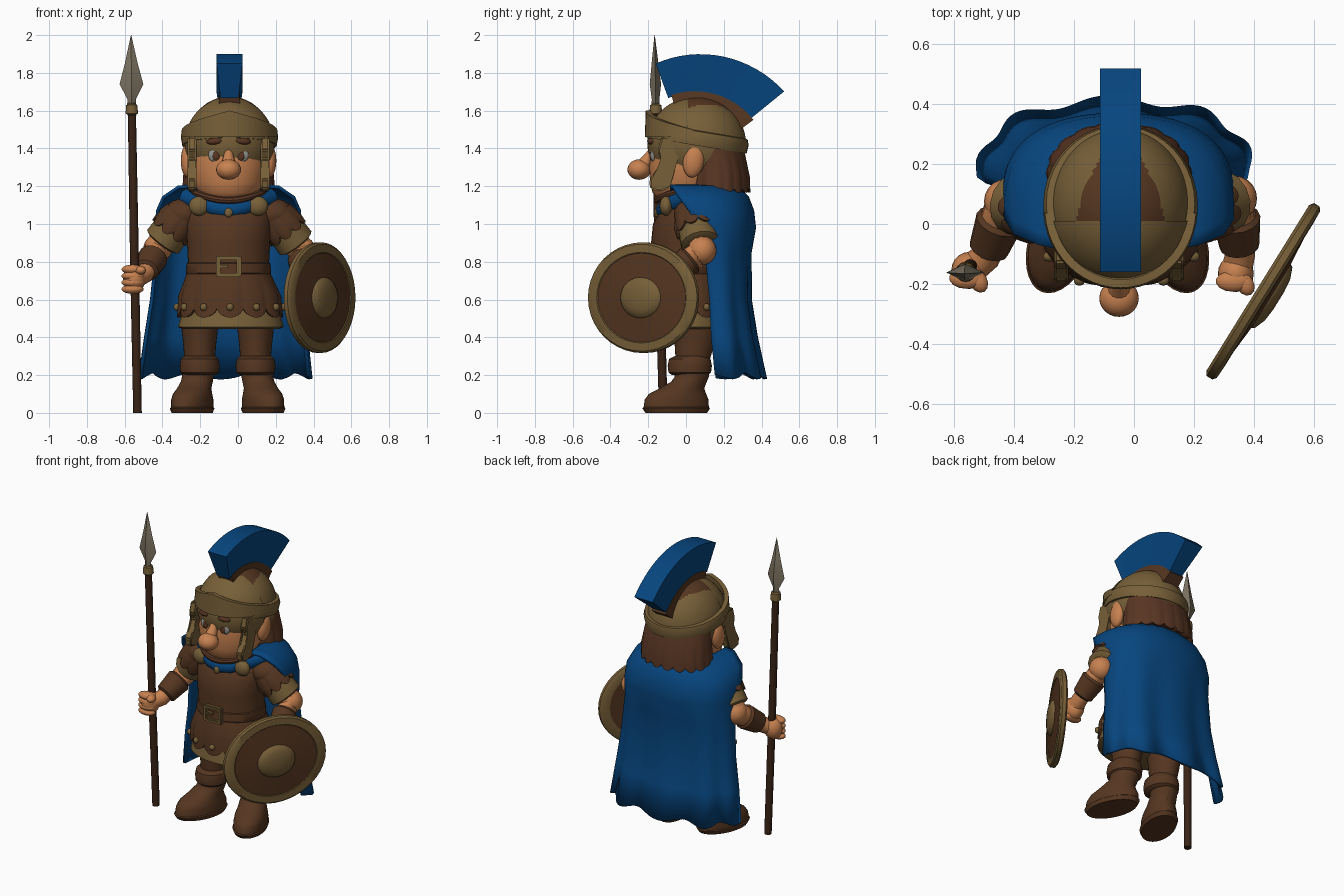
import bpy, bmesh, math
from mathutils import Vector, Matrix, Euler

if "Cube" in bpy.data.objects:
    bpy.data.objects.remove(bpy.data.objects["Cube"])

CX = -0.05  # body centre line


def mat(name, r, g, b):
    m = bpy.data.materials.new(name)
    m.diffuse_color = (r, g, b, 1)
    m.use_nodes = True
    m.node_tree.nodes["Principled BSDF"].inputs["Base Color"].default_value = m.diffuse_color
    return m


BROWN = mat("brown leather", .092, .037, .015)
TAN = mat("dull bronze", .185, .116, .04)
SKIN = mat("skin", .57, .22, .08)
BLUE = mat("blue cloth", .002, .06, .21)
WOOD = mat("dark wood", .042, .017, .008)
STEEL = mat("spear steel", .21, .178, .125)
HAIR = mat("brown hair", .1, .037, .017)
EYE = mat("eye grey", .3, .3, .28)


def finish(name, bm, mats, mtx=None):
    bmesh.ops.recalc_face_normals(bm, faces=bm.faces)
    if mtx:
        bm.transform(mtx)
    me = bpy.data.meshes.new(name)
    bm.to_mesh(me)
    bm.free()
    for m in (mats if isinstance(mats, (list, tuple)) else [mats]):
        me.materials.append(m)
    ob = bpy.data.objects.new(name, me)
    bpy.context.collection.objects.link(ob)
    return ob


def skin_rings(bm, rings, seg_mats=None, caps=True):
    n = len(rings[0])
    for k in range(len(rings) - 1):
        for i in range(n):
            j = (i + 1) % n
            f = bm.faces.new((rings[k][i], rings[k][j], rings[k + 1][j], rings[k + 1][i]))
            f.material_index = seg_mats[k] if seg_mats else 0
    if caps:
        bm.faces.new(rings[0])
        bm.faces.new(rings[-1])


def loft(name, rows, mats, n=32, mtx=None, seg_mats=None, lobes=0, drop=0):
    """Stack of ellipses (z, cx, cy, rx, ry); lobes scallop the first rows."""
    bm, rings = bmesh.new(), []
    for k, (z, cx, cy, rx, ry) in enumerate(rows):
        ring = []
        for i in range(n):
            a = 2 * math.pi * i / n
            w = abs(math.cos(a * lobes / 2)) ** .6 if lobes and k < 3 else 0
            g = 1 + .04 * w * (k > 0)
            ring.append(bm.verts.new((cx + rx * g * math.cos(a), cy + ry * g * math.sin(a),
                                      z - drop * w * (k < 2))))
        rings.append(ring)
    skin_rings(bm, rings, seg_mats)
    return finish(name, bm, mats, mtx)


def tube(name, pts, radii, m, n=14):
    pts = [Vector(p) for p in pts]
    bm, rings = bmesh.new(), []
    for k, p in enumerate(pts):
        d = pts[min(k + 1, len(pts) - 1)] - pts[max(k - 1, 0)]
        q = d.to_track_quat('Z', 'Y')
        rings.append([bm.verts.new(p + q @ Vector((radii[k] * math.cos(2 * math.pi * i / n),
                                                   radii[k] * math.sin(2 * math.pi * i / n), 0)))
                      for i in range(n)])
    skin_rings(bm, rings)
    return finish(name, bm, m)


def ball(name, loc, s, m, rot=(0, 0, 0), n=20, front_cut=None):
    bm = bmesh.new()
    bmesh.ops.create_uvsphere(bm, u_segments=n, v_segments=n // 2 + 2, radius=1)
    bm.transform(Matrix.LocRotScale(Vector(loc), Euler(rot), Vector(s)))
    if front_cut is not None:
        bmesh.ops.bisect_plane(bm, geom=bm.verts[:] + bm.edges[:] + bm.faces[:],
                               plane_co=(0, front_cut, 0), plane_no=(0, 1, 0), clear_outer=True)
    return finish(name, bm, m)


def plate(name, outline, x0, x1, m):
    """Outline in (y, z) extruded along x."""
    bm = bmesh.new()
    a, b = [[bm.verts.new((x, y, z)) for y, z in outline] for x in (x0, x1)]
    skin_rings(bm, [a, b])
    bmesh.ops.bevel(bm, geom=bm.edges[:], offset=.008, segments=2, affect='EDGES')
    return finish(name, bm, m)


def box(name, loc, s, m):
    bm = bmesh.new()
    bmesh.ops.create_cube(bm, size=1)
    bm.transform(Matrix.LocRotScale(Vector(loc), None, Vector(s)))
    bmesh.ops.bevel(bm, geom=bm.edges[:], offset=.006, segments=2, affect='EDGES')
    return finish(name, bm, m)


# legs and splayed boots
for s, side in ((-1, "left"), (1, "right")):
    lx = -.055 + s * .148
    splay = Matrix.Translation((lx + s * .01, .03, 0)) @ Matrix.Rotation(s * .35, 4, 'Z')
    loft(side + "_boot", [(0, 0, -.087, .098, .17), (.025, 0, -.087, .106, .187), (.03, 0, -.087, .1, .18),
                          (.07, 0, -.085, .1, .176), (.1, 0, -.08, .095, .158), (.13, 0, -.055, .086, .122),
                          (.165, 0, -.015, .083, .096), (.19, 0, 0, .083, .092), (.24, 0, 0, .085, .093)],
         BROWN, mtx=splay)
    loft(side + "_boot_cuff", [(.2, lx, .02, .085, .095), (.215, lx, .02, .103, .113), (.25, lx, .02, .106, .117),
                               (.285, lx, .02, .1, .11), (.3, lx, .03, .085, .09)], BROWN)
    loft(side + "_leg", [(.28, lx, .035, .08, .09), (.36, lx, .045, .087, .105), (.46, lx, .05, .098, .12),
                         (.56, lx, .04, .11, .13)], BROWN)

# torso, belt and scalloped skirt
loft("tunic", [(.68, CX, 0, .23, .19), (.78, CX, 0, .214, .18), (.9, CX, 0, .22, .185), (1, CX, .005, .228, .18),
               (1.07, CX, .02, .225, .155), (1.12, CX, .03, .18, .13), (1.15, CX, .03, .11, .1)], BROWN)
loft("belt", [(.735, CX, 0, .223, .187), (.74, CX, 0, .226, .192), (.79, CX, 0, .222, .188), (.795, CX, 0, .217, .182)], BROWN)
loft("skirt", [(.555, -.042, 0, .245, .185), (.55, -.042, 0, .27, .21), (.62, -.044, 0, .262, .207),
               (.69, -.047, 0, .242, .2), (.735, CX, 0, .224, .188)], BROWN, 120, lobes=12, drop=.045)
loft("skirt_hem", [(.445, -.038, 0, .258, .195), (.455, -.038, 0, .28, .213), (.5, -.038, 0, .268, .206),
                   (.58, -.042, 0, .245, .188)], TAN)
for k in range(12):
    a = 2 * math.pi * k / 12
    ball("skirt_stud", (-.042 + .28 * math.cos(a), .218 * math.sin(a), .56), (.02, .018, .02), TAN, n=10)
for dx, dz, sx, sz in ((-.055, 0, .025, .11), (.055, 0, .025, .11), (0, .045, .13, .022), (0, -.045, .13, .022),
                       (-.025, 0, .05, .018)):
    box("buckle", (CX + dx, -.195, .775 + dz), (sx, .03, sz), TAN)

# arms: shoulder, elbow, wrist, hand
ARMS = {"left": ((-.29, .04, 1.05), (-.425, .075, .87), (-.495, -.11, .735), (-.55, -.155, .71)),
        "right": ((.19, .04, 1.05), (.335, .085, .86), (.355, -.1, .715), (.34, -.165, .69))}
for side, pts in ARMS.items():
    sh, el, wr, hd = map(Vector, pts)
    tube(side + "_upper_arm", [sh, sh.lerp(el, .6), el, el.lerp(wr, .3)], [.08, .08, .074, .066], SKIN)
    ball(side + "_elbow", el, (.076, .076, .076), SKIN)
    ball(side + "_shoulder", sh, (.105, .105, .085), BROWN)
    q = (el - sh).to_track_quat('Z', 'Y')
    ln = (el - sh).length
    down = Matrix.LocRotScale(sh, q @ Euler((math.pi, 0, 0)).to_quaternion(), None)
    loft(side + "_sleeve", [(-.38 * ln, 0, 0, .085, .085), (-.39 * ln, 0, 0, .11, .11), (-.28 * ln, 0, 0, .113, .113),
                            (0, 0, 0, .1, .1)], BROWN, 72, down, lobes=9, drop=.035)
    tube(side + "_sleeve_cuff", [sh.lerp(el, .4), sh.lerp(el, .45), sh.lerp(el, .8), sh.lerp(el, .84)],
         [.085, .102, .104, .084], TAN)
    tube(side + "_bracer", [el.lerp(wr, .3), el.lerp(wr, .36), el.lerp(wr, .85), el.lerp(wr, .9)],
         [.066, .08, .067, .05], BROWN)
    tube(side + "_wrist", [el.lerp(wr, .7), wr, hd], [.052, .05, .052], SKIN)
    ball(side + "_palm", hd, (.06, .062, .074), SKIN)
    for k in range(4):
        ball(side + "_finger", hd + Vector((-.008, -.026, .05 - .035 * k)), (.06, .036, .025), SKIN, n=14)
    ball(side + "_thumb", hd + Vector((.03, -.035, .045)), (.03, .042, .024), SKIN, (0, 0, .5), 12)

# spear
tube("spear_shaft", [(-.532, -.12, 0), (-.548, -.142, .8), (-.562, -.16, 1.6)], [.023, .024, .022], WOOD)
tube("spear_collar", [(-.562, -.16, 1.575), (-.562, -.16, 1.585), (-.563, -.16, 1.63), (-.563, -.16, 1.64)],
     [.025, .034, .03, .022], TAN)
loft("spear_head", [(1.63, -.563, -.161, .024, .022), (1.66, -.563, -.161, .022, .02), (1.74, -.564, -.162, .063, .03),
                    (1.85, -.565, -.164, .034, .018), (2, -.566, -.166, .001, .001)], STEEL, n=4)

# shield: turned profile facing outward, rim / field / boss
prof = [(-.02, .235), (-.022, .28), (-.012, .293), (.01, .293), (.02, .283), (.022, .24), (.018, .236),
        (.03, .108), (.04, .103), (.055, .07), (.06, .03)]
face = Vector((.85, -.527, 0)).to_track_quat('Z', 'Y')
shield = loft("shield", [(h, 0, 0, r * 1.16, r) for h, r in prof], [BROWN, TAN], 40,
              Matrix.LocRotScale(Vector((.432, -.225, .61)), face, None), [1, 1, 1, 1, 1, 1, 0, 1, 1, 1])
for f in shield.data.polygons:
    if len(f.vertices) > 4 and f.center.x > .45:
        f.material_index = 1

# cape: draped grid with soft folds that deepen toward the hem
bm = bmesh.new()
ROWS = [(1.14, .12, .14, -.07), (1.2, .2, .22, -.085), (1.195, .265, .275, -.07), (1.14, .345, .325, -.035),
        (1.07, .375, .352, .015), (.98, .38, .362, .06), (.85, .378, .335, .1), (.6, .4, .332, .125),
        (.4, .428, .36, .135), (.195, .455, .405, .155)]
N, grid = 56, []
for k, (z, hw, yb, yf) in enumerate(ROWS):
    row = []
    amp = .016 * max(0, k - 5) / 4
    for i in range(N + 1):
        t = 2 * i / N - 1
        s, c = math.sin(t * math.pi / 2), max(0, math.cos(t * math.pi / 2))
        fold = amp * math.cos(t * 14 + .6)
        wide = hw * (1 - .012 * max(0, k - 4) * (s > 0))
        x = CX + math.copysign(abs(s) ** .88, s) * (wide + fold * abs(s))
        row.append(bm.verts.new((x, yf + (yb - yf) * c ** .7 + fold * (.2 + .8 * c),
                                 z - (fold if k == 9 else 0))))
    grid.append(row)
for k in range(len(grid) - 1):
    for i in range(N):
        bm.faces.new((grid[k][i], grid[k][i + 1], grid[k + 1][i + 1], grid[k + 1][i]))
cape = finish("cape", bm, BLUE)
mod = cape.modifiers.new("thickness", 'SOLIDIFY')
mod.thickness, mod.offset = .018, 0
tube("cape_collar", [(CX + x, y, z) for x, y, z in ((-.22, .03, 1.14), (-.15, -.06, 1.115), (-.07, -.105, 1.085),
     (0, -.115, 1.07), (.07, -.105, 1.085), (.15, -.06, 1.115), (.22, .03, 1.14))], [.05, .047, .046, .046, .046, .047, .05], BLUE)
ball("collar_point", (CX, -.155, 1.06), (.022, .015, .025), TAN, n=10)
for s in (-1, 1):
    ball("brooch", (CX + s * .155, -.105, 1.095), (.055, .035, .052), TAN)

# head and face
tube("neck", [(CX, .03, 1.05), (CX, .03, 1.25)], [.105, .11], SKIN)
loft("head", [(1.115, CX, -.02, .05, .06), (1.13, CX, -.02, .125, .125), (1.165, CX, -.015, .165, .162),
              (1.22, CX, -.005, .19, .185), (1.3, CX, 0, .204, .196), (1.38, CX, .01, .205, .2),
              (1.5, CX, .03, .19, .19)], SKIN)
ball("nose", (CX, -.248, 1.288), (.066, .062, .054), SKIN, n=24)
tube("nose_bridge", [(CX, -.165, 1.42), (CX, -.19, 1.365), (CX, -.225, 1.31)], [.012, .026, .04], SKIN)
tube("chin_strap", [(CX + .19 * math.sin(a), -.155 * math.cos(a), 1.125 + .05 * math.sin(a) ** 2)
                    for a in [math.radians(d) for d in range(-100, 101, 10)]], [.018] * 21, HAIR, 8)
for s in (-1, 1):
    ball("eye", (CX + s * .074, -.172, 1.365), (.033, .016, .036), EYE)
    ball("iris", (CX + s * .066, -.186, 1.36), (.019, .007, .024), HAIR, n=12)
    ball("eyebrow", (CX + s * .075, -.186, 1.438), (.044, .018, .018), HAIR, (0, s * .08, s * .2), 12)
    ball("ear", (CX + s * .216, .04, 1.335), (.037, .056, .09), SKIN, (-.15, 0, 0))
    x = CX + s * .193
    plate("cheek_guard", [(-.01, 1.46), (-.13, 1.46), (-.15, 1.39), (-.125, 1.345), (-.145, 1.29), (-.195, 1.235),
                          (-.19, 1.185), (-.14, 1.17), (-.085, 1.19), (-.055, 1.3), (-.035, 1.4)], x - .024, x + .024, TAN)

# hair behind the ears with a lobed, flared lower edge
loft("hair", [(1.2, CX, .168, .21, .15), (1.195, CX, .168, .235, .168), (1.25, CX, .17, .232, .163),
              (1.36, CX, .155, .225, .16), (1.44, CX, .12, .22, .17)], HAIR, 128, lobes=18, drop=.03)

# helmet
HX = -.045
dome = ball("helmet_dome", (HX, .06, 1.42), (.234, .258, .255), [TAN, BROWN], n=120)
for p in dome.data.polygons:  # leather panel along the crest
    c = p.center
    if c.z > 1.5 and .0 < c.y < .27 and abs(c.x - HX) < .15 - 1.1 * max(0, c.y - .03) ** 2 - .2 * c.y:
        p.material_index = 1
ball("helmet_visor", (HX, .05, 1.43), (.24, .255, .242), TAN, n=48, front_cut=.01)
tilt = Matrix.Translation((HX, .06, 1.44)) @ Matrix.Rotation(-.16, 4, 'X')
loft("helmet_brim", [(-.025, 0, 0, .235, .25), (-.025, 0, 0, .25, .268), (.02, 0, 0, .258, .272),
                     (.05, 0, 0, .248, .262), (.055, 0, 0, .22, .24)], TAN, 40, tilt)
bm, rings = bmesh.new(), []  # peaked brow band
for r, lo in ((.242, 1), (.258, 1), (.253, 0), (.225, 0)):
    row = []
    for k in range(25):
        t = k / 12 - 1
        a = t * 1.5
        row.append(bm.verts.new((HX + r * math.sin(a), .055 - (r + .015) * math.cos(a),
                                 1.46 if lo else 1.6 - .1 * abs(t))))
    rings.append(row)
for u in range(4):
    for k in range(24):
        v = (u + 1) % 4
        bm.faces.new((rings[u][k], rings[u][k + 1], rings[v][k + 1], rings[v][k]))
finish("helmet_brow", bm, TAN)


# crest: curved sweep in the side plane, wider at the top
def crest(name, r0, r1, w0, w1, a0, a1, grow, m):
    bm, rings = bmesh.new(), []
    for k in range(17):
        a = math.radians(a0 + (a1 - a0) * k / 16)
        g = 1 + grow * k / 16
        rings.append([bm.verts.new((HX + s * w, .036 + r * math.cos(a), 1.31 + r * math.sin(a)))
                      for r, w, s in ((r0, w0, -1), (r1 * g, w1, -1), (r1 * g, w1, 1), (r0, w0, 1))])
    skin_rings(bm, rings)
    return finish(name, bm, m)


crest("crest_plume", .38, .574, .047, .069, 110, 39, .085, BLUE)
crest("crest_base", .31, .39, .06, .052, 107, 37, .03, BROWN)

# smooth shading with crisp edges
for ob in bpy.data.objects:
    ob.select_set(True)
bpy.context.view_layer.objects.active = cape
bpy.ops.object.shade_smooth_by_angle(angle=math.radians(40))
